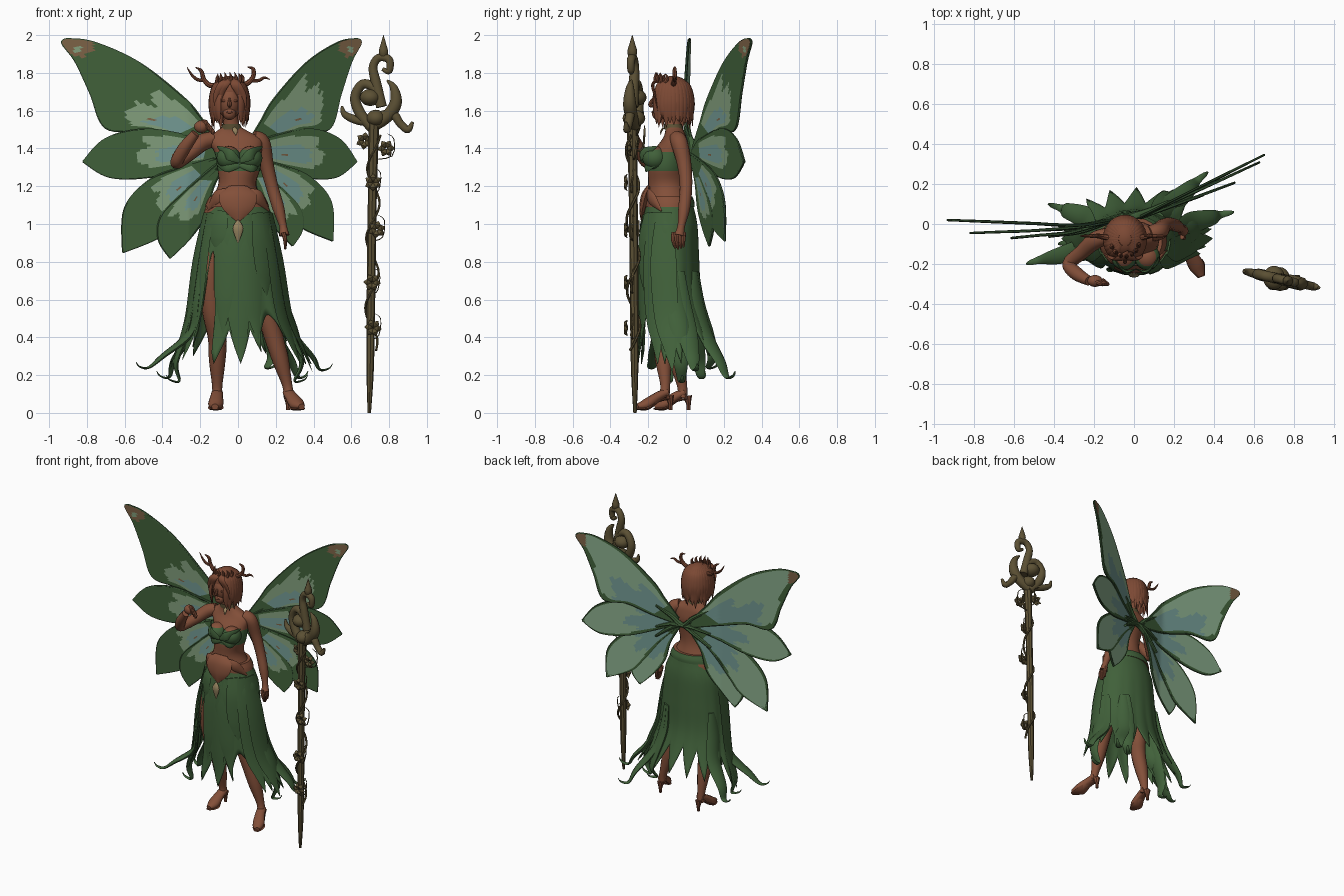
import bpy, bmesh, math, random
from mathutils import Vector as V

random.seed(4)
PI, sin, cos = math.pi, math.sin, math.cos
X, Y, Z = (1, 0, 0), (0, 1, 0), (0, 0, 1)

def mat(name, *c):
    m = bpy.data.materials.new(name)
    m.diffuse_color = (*c, 1)
    return m

SKIN, HAIR = mat("skin", .228, .079, .041), mat("auburn hair", .2, .066, .034)
GREEN, DARK = mat("leaf green", .052, .118, .042), mat("deep green", .038, .088, .033)
PALE, TEAL = mat("pale green", .22, .34, .20), mat("pale teal", .17, .32, .29)
BACK = mat("wing back green", .25, .41, .26)
WOOD, TIP, GOLD = mat("wood", .105, .08, .034), mat("wing tip brown", .2, .12, .06), mat("dull gold", .29, .22, .11)

def finish(name, bm, mats, rule=None, recalc=True):
    if recalc:
        bmesh.ops.recalc_face_normals(bm, faces=bm.faces)
    for f in bm.faces if rule else ():
        f.material_index = rule(f.calc_center_median())
    me = bpy.data.meshes.new(name)
    bm.to_mesh(me)
    bm.free()
    ob = bpy.data.objects.new(name, me)
    bpy.context.collection.objects.link(ob)
    for m in mats:
        me.materials.append(m)
    bpy.ops.object.select_all(action='DESELECT')
    ob.select_set(True)
    bpy.context.view_layer.objects.active = ob
    bpy.ops.object.shade_smooth_by_angle(angle=.7)
    return ob

def sample(pts, t):
    """Point on a smooth curve through pts, t in 0..1."""
    s = min(t, .99999) * (len(pts) - 1)
    i = int(s); f = s - i
    a, b, c, d = (pts[min(max(j, 0), len(pts) - 1)] for j in (i - 1, i, i + 1, i + 2))
    return [.5 * (2*q + (r - p)*f + (2*p - 5*q + 4*r - e)*f*f + (3*q - p - 3*r + e)*f**3) for p, q, r, e in zip(a, b, c, d)]

def skin_rings(bm, rings):
    vs = [[bm.verts.new(p) for p in r] for r in rings]
    for a, b in zip(vs, vs[1:]):
        for j in range(len(a)):
            bm.faces.new((a[j-1], a[j], b[j], b[j-1]))
    bm.faces.new(vs[0]); bm.faces.new(vs[-1])

def tubes(name, paths, m, wide=Y, flat=1, sides=8, n=5):
    """Tapered tubes or flat leaves along (x, y, z, radius) paths."""
    bm = bmesh.new()
    for k, path in enumerate(paths):
        w = V(wide[k] if isinstance(wide, list) else wide)
        c = [sample(path, i / (n*(len(path)-1))) for i in range(n*(len(path)-1) + 1)]
        rings = []
        for i, p in enumerate(c):
            t = (V(c[min(i+1, len(c)-1)][:3]) - V(c[max(i-1, 0)][:3])).normalized()
            b = (w - t * w.dot(t)).normalized()
            q = t.cross(b); r = max(p[3], .001)
            rings.append([V(p[:3]) + b*r*cos(2*PI*j/sides) + q*r*flat*sin(2*PI*j/sides) for j in range(sides)])
        skin_rings(bm, rings)
    return finish(name, bm, [m])

def loft(name, rows, mats, rule=None, sides=28):
    bm = bmesh.new(); n = 5 * (len(rows) - 1)
    rows = [sample(rows, i / n) for i in range(n + 1)]
    skin_rings(bm, [[V((x + rx*cos(2*PI*j/sides), y + ry*sin(2*PI*j/sides), z)) for j in range(sides)] for z, x, y, rx, ry in rows])
    return finish(name, bm, mats, rule)

def balls(name, items, mats, rule=None, seg=18):
    bm = bmesh.new()
    for loc, sc in items:
        for v in bmesh.ops.create_uvsphere(bm, u_segments=seg, v_segments=seg*2//3, radius=1)['verts']:
            v.co = V(loc) + V(a*b for a, b in zip(v.co, sc))
    return finish(name, bm, mats, rule)

# torso with bustier band
loft("torso", [(.98, -.01, -.08, .18, .12), (1.08, -.01, -.085, .165, .12), (1.2, -.005, -.1, .102, .1), (1.3, .005, -.1, .115, .1),
     (1.38, 0, -.08, .125, .095), (1.45, -.02, -.06, .145, .065), (1.49, -.03, -.06, .085, .05), (1.525, -.035, -.07, .043, .043),
     (1.6, -.04, -.08, .038, .038)], [SKIN, GREEN], lambda c: int(1.28 < c.z < 1.38 and c.y < -.03))
balls("bust", [((x, -.165, 1.35), (.064, .066, .062)) for x in (-.05, .066)], [SKIN, GREEN], lambda c: int(c.z < 1.392))
tubes("bustier_leaves", [[(.01, -.225, 1.33, .01), (s*.06+.01, -.235, 1.37, .03), (s*.12+.01, -.155, 1.41, .004)] for s in (-1, 1)]
      + [[(.01, -.205, 1.31, .01), (s*.07+.01, -.21, 1.3, .025), (s*.115, -.15, 1.32, .004)] for s in (-1, 1)], GREEN, Z, .25)
loft("choker", [(1.50, -.033, -.065, .057, .05), (1.53, -.036, -.07, .047, .047)], [WOOD])
tubes("choker_pendant", [[(-.02, -.115, 1.51, .008), (-.015, -.13, 1.495, .013), (-.01, -.135, 1.47, .002)]], GOLD, X, .4)

# arms and hands
tubes("bent_arm", [[(-.13, -.06, 1.45, .042), (-.19, -.08, 1.43, .045), (-.26, -.14, 1.37, .038), (-.325, -.2, 1.325, .034),
      (-.285, -.25, 1.4, .034), (-.225, -.285, 1.48, .024)]], SKIN, (0, .6, .8), sides=12)
balls("bent_hand", [((-.195, -.285, 1.515), (.038, .03, .033))], [SKIN])
tubes("bent_fingers", [[(-.2+.014*i, -.28, 1.535-.008*i, .011), (-.17+.012*i, -.3, 1.54-.016*i, .011), (-.165+.01*i, -.3, 1.505-.01*i, .007)]
      for i in range(4)], SKIN)
tubes("hanging_arm", [[(.08, -.05, 1.455, .04), (.125, -.035, 1.43, .045), (.15, -.01, 1.32, .038), (.18, 0, 1.2, .033),
      (.215, -.01, 1.08, .031), (.238, -.025, .99, .02), (.245, -.035, .94, .028)]], SKIN, sides=12)
tubes("hanging_fingers", [[(.24, -.065+.018*i, .955, .012), (.25, -.068+.018*i, .915, .011), (.25, -.055+.014*i, .865+.006*abs(i-1), .005)]
      for i in range(4)], SKIN)

# legs and heeled shoes
tubes("legs", [[(-.1, -.09, 1.0, .09), (-.14, -.12, .78, .083), (-.135, -.12, .55, .057), (-.11, -.08, .4, .05),
      (-.11, -.05, .28, .044), (-.11, -.02, .14, .027), (-.11, -.02, .08, .029)],
      [(.08, -.09, 1.0, .09), (.12, -.12, .78, .083), (.15, -.14, .55, .058), (.19, -.13, .4, .05),
      (.225, -.12, .28, .044), (.26, -.11, .15, .027), (.27, -.115, .09, .029)]], SKIN, X, sides=14)
shoes = ((-.11, -.005, -.01), (.265, -.1, .06))
tubes("feet", [[(x, y, .11, .03), (x+d*.3, y-.05, .085, .034), (x+d*.8, y-.11, .045, .04), (x+d*1.2, y-.16, .034, .018)] for x, y, d in shoes], SKIN, X, .75, 12)
tubes("shoe_soles", [[(x, y+.01, .075, .022), (x+d*.3, y-.05, .06, .024), (x+d*.8, y-.105, .025, .042), (x+d*1.2, y-.165, .022, .018)]
      for x, y, d in shoes], HAIR, X, .25)
tubes("shoe_heels", [[(x, y+.012, .09, .026), (x, y+.018, .05, .013), (x, y+.018, .015, .01)] for x, y, d in shoes], HAIR, X)

# head, face and hair
HX, HY = -.045, -.1
balls("head", [((HX, HY, 1.65), (.066, .08, .095)), ((HX, HY-.045, 1.585), (.035, .035, .035))], [SKIN])
tubes("nose", [[(HX, HY-.075, 1.665, .005), (HX, HY-.09, 1.632, .011), (HX, HY-.07, 1.62, .005)]], SKIN, X)
balls("lips", [((HX, HY-.076, 1.592), (.018, .008, .007))], [HAIR], seg=10)
balls("eyes", [((HX+s*.028, HY-.069, 1.652), (.016, .006, .006)) for s in (-1, 1)], [HAIR], seg=10)
balls("hair_cap", [((HX, -.07, 1.69), (.088, .1, .095))], [HAIR])
strands, wides = [], []
for i in range(26):
    a = -2.45 + 4.9 * i / 25                      # angle from the back of the head
    s, c = sin(a), cos(a)
    low, out = 1.52 - .02*c + random.uniform(-.025, .035), random.random()*.03
    strands.append([(HX + k*s, -.075 + k*c*1.1, z, r) for k, z, r in
                    ((.03, 1.775, .012), (.08, 1.735, .022), (.1, 1.66, .024), (.098, 1.59, .021), (.08+out, low, .001))])
    wides.append((c, -s, 0))
tubes("hair_strands", strands, HAIR, wides, .45, 6)
tubes("fringe", [[(HX+.02, -.14, 1.775, .012), (HX+s*.035, -.175, 1.74, .022), (HX+s*.07, -.165, 1.68, .016), (HX+s*.08, -.15, 1.6, .002)]
      for s in (-1, -.7, .8, 1.05)], HAIR, X, .4)
tubes("twig_crown", [[(HX+.07*sin(a), -.08-.08*cos(a), 1.75, .012), (HX+.072*sin(a+.12), -.08-.083*cos(a+.12), 1.775, .009),
      (HX+.066*sin(a), -.08-.08*cos(a), 1.79+.015*cos(a), .001)] for a in (-1.2, -.8, -.4, 0, .4, .8, 1.2)], HAIR, X)
tubes("antlers", [[(-.1, -.07, 1.735, .014), (-.15, -.065, 1.735, .014), (-.18, -.06, 1.765, .012), (-.195, -.06, 1.81, .01), (-.225, -.065, 1.83, .002)],
      [(-.18, -.06, 1.76, .01), (-.215, -.06, 1.765, .009), (-.245, -.06, 1.79, .007), (-.27, -.06, 1.83, .002)],
      [(.01, -.07, 1.735, .014), (.05, -.065, 1.745, .014), (.08, -.06, 1.78, .012), (.08, -.06, 1.82, .01), (.05, -.06, 1.832, .003)],
      [(.07, -.06, 1.76, .01), (.11, -.06, 1.76, .009), (.14, -.06, 1.775, .007), (.168, -.06, 1.765, .002)]], HAIR)

# skirt: flaring shell with a torn hem and front slits
PROFILE = [(1.14, 0, -.088, .14, .12), (1.0, 0, -.085, .2, .145), (.8, 0, -.085, .225, .155),
           (.6, 0, -.08, .25, .163), (.42, .01, -.05, .3, .19), (.22, .015, -.02, .38, .235)]
def skirt_at(phi, z, k=1):
    t = next((i + (a[0]-z)/(a[0]-b[0]) for i, (a, b) in enumerate(zip(PROFILE, PROFILE[1:])) if z >= b[0]), 5)
    _, x, y, rx, ry = sample(PROFILE, t / 5)
    return V((x + rx*k*sin(phi), y - ry*k*cos(phi), z))
def hem(phi):
    z = .26 + .36 * abs((phi * 8 / PI + 20.5) % 1 - .5) + .06 * max(0, -cos(phi))
    for at, top, half in ((-.66, .86, .2), (.62, .52, .28)):
        if abs(phi - at) < half:
            z = max(z, top - (top-.4) * (abs(phi-at)/half)**1.7)
    return z
bm = bmesh.new(); N, R = 192, 16
grid = [[bm.verts.new(skirt_at(p, 1.14 + (hem(p)-1.14)*j/R, 1 + .018*cos(16*p)*(j/R)**2)) for j in range(R+1)]
        for p in (2*PI*i/N - PI for i in range(N))]
for i in range(N):
    for j in range(R):
        bm.faces.new((grid[i-1][j], grid[i-1][j+1], grid[i][j+1], grid[i][j]))
mod = finish("skirt", bm, [GREEN]).modifiers.new("cloth", 'SOLIDIFY')
mod.thickness = .006

# overlapping leaf layers on the front and sides of the skirt
leaves, wides = [], []
for phi, top, low, w in ((-.3, 1.05, .42, .06), (0, 1.0, .27, .065), (.3, 1.05, .38, .06), (.15, 1.05, .66, .06), (-.12, 1.04, .74, .06),
        (-1.0, 1.06, .28, .06), (-1.35, 1.06, .22, .07), (1.0, 1.06, .26, .065), (1.35, 1.06, .22, .07), (.65, 1.06, .62, .07), (-.55, 1.07, .87, .06)):
    leaves.append([(*skirt_at(phi, top + (low-top)*t, 1.02), w*k) for t, k in ((0, .6), (.3, 1), (.65, .9), (.85, .5), (1, .03))])
    wides.append((cos(phi), sin(phi), 0))
tubes("skirt_leaves", leaves, GREEN, wides, .16, 6)

# long trailing tails with curled ends, leaving the shell low down
tails, wides = [], []
for x, y, z in ((-.54, -.2, .27), (-.43, .1, .22), (.5, .06, .26), (.37, .26, .22), (-.38, -.1, .2), (.37, -.02, .2), (.2, .17, .27)):
    phi = math.atan2(x/1.6, -(y+.04))
    e, out = V((x, y, z)), V((x, y+.04, 0)).normalized()
    p = [skirt_at(phi, h, .985) for h in (.75, .58, .42)]
    tails.append([(*p[0], .03), (*p[1], .055), (*p[2], .055), (*(p[2].lerp(e, .5) - V((0, 0, .045))), .038),
                  (*(e - out*.07 - V((0, 0, .03))), .02), (*(e - out*.02 - V((0, 0, .025))), .012), (*e, .004)])
    wides.append(V((-out.y, out.x, 0)))
tubes("skirt_tails", tails, GREEN, wides, .35, 8)

# belt, corset plate and gem
loft("belt", [(1.09, -.005, -.087, .17, .133), (1.115, -.005, -.088, .162, .133), (1.145, -.005, -.09, .146, .124)],
     [SKIN, GREEN], lambda c: int(c.y > -.03))
tubes("corset_plate", [[(0, -.195, 1.2, .05), (0, -.215, 1.15, .1), (0, -.23, 1.08, .08), (0, -.237, 1.01, .004)]], SKIN, X, .22)
tubes("hip_plates", [[(s*.06, -.2, 1.17, .02), (s*.11, -.185, 1.14, .035), (s*.165, -.13, 1.07, .005)] for s in (-1, 1)], SKIN, Z, .4)
tubes("belt_gem", [[(0, -.25, 1.02, .006), (0, -.257, .975, .028), (0, -.255, .9, .002)]], GOLD, X, .4)

# wings: leading and trailing edges from root to tip, then right side scale and slopes
LOBES = {"upper": ([(.06, 1.4), (.18, 1.54), (.28, 1.66), (.52, 1.85), (.76, 1.96), (.91, 1.98)],
                   [(.06, 1.36), (.28, 1.42), (.5, 1.49), (.7, 1.51), (.78, 1.69), (.86, 1.86), (.93, 1.955), (.91, 1.98)], .705, .5, -.04, 1),
         "middle": ([(.06, 1.39), (.2, 1.45), (.49, 1.5), (.7, 1.45), (.82, 1.33)],
                    [(.06, 1.36), (.23, 1.31), (.47, 1.25), (.68, 1.25), (.82, 1.33)], .78, .46, .04, 1),
         "lower": ([(.06, 1.37), (.3, 1.3), (.47, 1.23), (.6, 1.08), (.61, .85)],
                   [(.06, 1.34), (.2, 1.2), (.33, 1.03), (.42, .93), (.61, .85)], .85, .37, .1, .88),
         "bottom": ([(.06, 1.36), (.25, 1.2), (.4, 1.05), (.42, .92), (.36, .82)],
                    [(.06, 1.33), (.13, 1.2), (.17, 1.05), (.25, .93), (.36, .82)], .85, .36, .13, .88)}
def paint(lobe, side, u, v, x, z, front):
    """Slot for a wing face: green, pale, teal, brown or back green."""
    wob = .035*sin(11*v + 3*u) + .015*sin(31*v)
    if lobe == "upper" and z > 1.895 + wob*.3 and x > (.765 if front else .85):
        return 1 if front and .83 < x < .87 and 1.91 < z < 1.94 else 3
    if front:
        reach = (.6 if side == "right" else .53) - .16*v*(lobe == "upper")
        if not (.2 < u < reach + wob and .12 < v + wob*.4 < .8):
            return 0
        if abs(v-.58) < .03 and .34 < u < .38:
            return 3
        return 2 if u < reach - .1 + wob and .3 < v < .75 else 1
    if u < .14 or u > .95 + wob*.5 or v < .06 or v > .95 - .08*(u > .6)*(lobe == "upper") + wob*.5:
        return 0
    return 2 if u < .45 + 2*wob and .2 < v < .9 else 4
NU, NV = 50, 22
for lobe, (lead, trail, sx, slope_r, slope_l, sz) in LOBES.items():
    for side in ("left", "right"):
        def place(x, z, off=0):
            if side == "left":
                return V((-x, .035 - .05*min(1, (x-.06)/.2) - slope_l*(x-.06) + off, z))
            rx = .05 + sx*(x-.08)
            return V((rx - off*.45, .02 + slope_r*rx + off, 1.36 + (z-1.36)*sz))
        bm = bmesh.new()
        for front in (True, False):
            flat = [[V(sample(lead, i/NU)).lerp(V(sample(trail, i/NU)), j/NV) for j in range(NV+1)] for i in range(NU+1)]
            rows = [[bm.verts.new(place(*p, -.007 if front else .007)) for p in r] for r in flat]
            for i in range(NU):
                for j in range(NV):
                    f = bm.faces.new((rows[i][j], rows[i+1][j], rows[i+1][j+1], rows[i][j+1]))
                    f.normal_update()
                    if (f.normal.y < 0) != front:
                        f.normal_flip()
                    f.material_index = paint(lobe, side, (i+.5)/NU, (j+.5)/NV, *((flat[i][j] + flat[i+1][j+1])/2), front)
        finish(f"{side}_{lobe}_wing", bm, [GREEN, PALE, TEAL, TIP, BACK], recalc=False)
        tubes(f"{side}_{lobe}_wing_rim", [[(*place(*p), .009 - .004*i/len(e)) for i, p in enumerate(e)] for e in (lead, trail)], DARK, sides=6, n=8)
tubes("wing_roots", [[(-.2, .0, 1.36+d, .012), (-.08, .03, 1.37+d*.4, .018), (0, .04, 1.36, .02), (.08, .065, 1.37+e*.4, .018), (.17, .11, 1.36+e, .01)]
      for d, e in ((.15, .13), (-.03, -.03), (-.13, -.1))], GREEN, Y, .8)

# staff: shaft, scrolled head, vine and blossoms
def sp(x, z, r):
    return (x, -.28 - .22*(x-.75), z, r)
tubes("staff_shaft", [[(.695, -.27, 0, .009), (.7, -.272, .25, .02), (.705, -.275, .7, .023), (.712, -.28, 1.2, .024), (.72, -.285, 1.56, .03)]], WOOD)
tubes("staff_scrolls", [
    [sp(.72, 1.5, .03), sp(.65, 1.58, .03), sp(.62, 1.67, .028), sp(.66, 1.74, .026), sp(.72, 1.72, .026), sp(.73, 1.66, .024), sp(.69, 1.65, .02)],
    [sp(.72, 1.52, .032), sp(.79, 1.57, .034), sp(.835, 1.64, .034), sp(.825, 1.72, .022), sp(.79, 1.76, .006)],
    [sp(.7, 1.54, .024), sp(.63, 1.55, .024), sp(.565, 1.58, .018), sp(.55, 1.625, .006)],
    [sp(.74, 1.57, .026), sp(.82, 1.58, .026), sp(.86, 1.53, .022), sp(.9, 1.5, .02), sp(.925, 1.54, .008)],
    [sp(.76, 1.62, .03), sp(.73, 1.75, .028), sp(.715, 1.83, .024), sp(.745, 1.88, .022), sp(.8, 1.87, .022), sp(.8, 1.81, .018), sp(.765, 1.82, .01)],
    [sp(.77, 1.87, .014), sp(.77, 1.91, .026), sp(.77, 1.95, .016), sp(.77, 2, .001)]], WOOD, sides=10)
balls("staff_knot", [(sp(.7, 1.67, 0)[:3], (.055, .06, .045)), (sp(.73, 1.56, 0)[:3], (.05, .06, .045))], [WOOD])
vine = [(.7+.014*z+.034*cos(z*17), -.273-.008*z+.034*sin(z*17), z, .007) for z in (.33+.06*i for i in range(20))]
tubes("staff_vine", [vine], WOOD, n=4, sides=6)
petals, bends = [], []
for x, y, z in ((.785, -.29, 1.4), (.715, -.31, 1.22), (.735, -.31, .97), (.71, -.31, .69), (.715, -.31, .45), (.67, -.25, 1.44)):
    for c, s in ((cos(k*PI/3 + z*9), sin(k*PI/3 + z*9)) for k in range(6)):
        petals.append([(x+q*c, y-d, z+q*s, r) for q, d, r in ((.006, 0, .009), (.026, .012, .017), (.045, 0, .002))])
        bends.append((-s, 0, c))
    petals.append([(.71, -.278, z-.06, .006), (x+.03, y+.02, z-.04, .006), (x+.04, y+.03, z+.05, .005), (x, y+.03, z+.08, .002)])
    bends.append(Y)
tubes("staff_blossoms", petals, WOOD, bends, .5, 6, 3)
